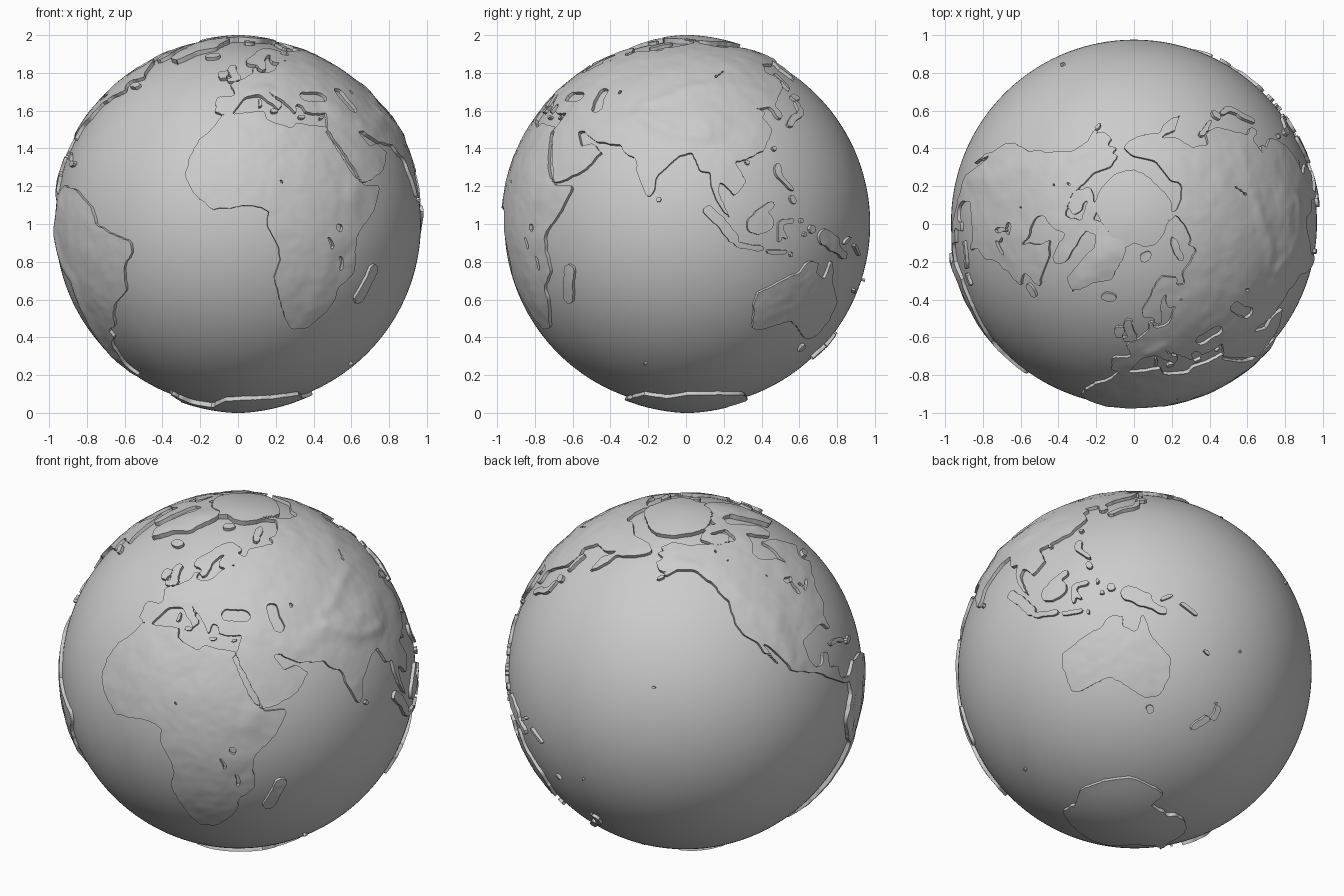
import bpy, bmesh, math
from mathutils import Vector, noise

CENTRE = Vector((0, 0.007, 1.0))
R = 0.968            # sea level
LAND = 0.018         # height of ordinary land
shapes, seas, ranges = [], [], []


def box(pts, pad=0):
    xs, ys = [p[0] for p in pts], [p[1] for p in pts]
    k = pad / max(0.15, math.cos(math.radians(min(80, max(map(abs, ys))))))
    return min(xs) - k, max(xs) + k, min(ys) - pad, max(ys) + pad


def area(part, *pts):
    """Landmass from a lon/lat outline."""
    shapes.append((part, box(pts), pts, 0))


def strip(part, w, *pts):
    """Island or peninsula: a lon/lat path with half width in degrees."""
    shapes.append((part, box(pts, w), pts, w))


def sea(w, *pts):
    seas.append(("sea", box(pts, w), pts, w))


def mountains(h, w, *pts):
    ranges.append((h, w, box(pts, 2.5 * w), pts))


def path_dist(x, y, pts):
    k, best = math.cos(math.radians(y)), 1e9
    for a, b in zip(pts, pts[1:] if len(pts) > 1 else pts):
        ax, ay, bx, by = (a[0] - x) * k, a[1] - y, (b[0] - x) * k, b[1] - y
        dx, dy = bx - ax, by - ay
        t = max(0, min(1, -(ax * dx + ay * dy) / (dx * dx + dy * dy + 1e-9)))
        best = min(best, math.hypot(ax + t * dx, ay + t * dy))
    return best


def in_poly(x, y, pts):
    inside, a = False, pts[-1]
    for b in pts:
        if (a[1] > y) != (b[1] > y) and x < (b[0] - a[0]) * (y - a[1]) / (b[1] - a[1]) + a[0]:
            inside = not inside
        a = b
    return inside


def find(x, y, group):
    for part, (x0, x1, y0, y1), pts, w in group:
        if y0 <= y <= y1:
            for lon in (x, x + 360):
                if x0 <= lon <= x1 and (path_dist(lon, y, pts) < w if w else in_poly(lon, y, pts)):
                    return part
    return None


def lonlat(v):
    return math.degrees(math.atan2(v.x, -v.y)), math.degrees(math.asin(max(-1, min(1, v.z / v.length))))


# continents
area("africa", (-6, 35.8), (10, 37.3), (11, 34), (20, 31), (22, 32.8), (34.3, 31.3), (32.7, 29.5), (35.5, 24),
     (37.3, 20), (39.5, 15.5), (43, 12), (51, 11.8), (47, 4), (40, -3), (39.5, -8), (40.7, -15), (35, -20), (35, -24),
     (32.5, -28), (27, -34), (20, -34.8), (18, -32), (15, -26), (11.8, -17), (13.5, -11), (12, -5), (9, -1),
     (9.5, 4), (4.5, 6), (-2, 5), (-8, 4.5), (-13, 8.5), (-17, 14.5), (-16.5, 21), (-13, 27.5), (-9.5, 30.5))
area("europe", (-9, 37), (-9, 43), (-1.5, 43.5), (-1.5, 46), (-4.5, 48.3), (2, 51), (8, 54), (8, 57), (10.5, 57.5),
     (11, 54.2), (18, 54.7), (21, 56), (24, 59), (30, 60), (22, 60), (21.5, 63), (25, 65.5), (21, 64.5), (17, 61),
     (16.5, 56.5), (13, 55.5), (11, 59), (5.5, 59), (5, 62), (13, 66.5), (20, 70), (28, 71), (40, 67.5), (33, 66.5),
     (40, 64.5), (44, 68), (60, 68.5), (60, 40), (50, 37), (36, 36.5), (30, 36.5), (27, 37), (26.5, 40), (23, 40.5),
     (24, 38), (22.5, 36.5), (19.5, 41), (13, 45.5), (18.3, 40), (16, 38), (12, 42), (9, 44.2), (3, 43), (-0.2, 39),
     (-2, 36.8), (-5.5, 36))
area("asia", (58, 68.7), (68, 68.5), (67, 72), (73, 71), (80, 73), (104, 77.5), (113, 74), (130, 71), (140, 72.5),
     (160, 69.8), (180, 69), (190, 66), (178, 62.5), (164, 60), (163, 56), (157, 51), (156, 57), (163, 61.5),
     (155, 59.3), (142, 59.3), (136, 54.5), (141, 52), (140, 48), (132, 43.2), (128, 39.5), (129.3, 35.3),
     (126.5, 34.5), (125, 39), (118, 38.5), (122, 37), (119.5, 35), (122, 30.5), (117, 23.5), (110, 20.5),
     (106, 19.5), (109, 13), (105, 8.7), (100.5, 13.5), (99.5, 10), (103.5, 1.5), (100.5, 5), (98, 10), (97, 16.7),
     (94.3, 16), (91.5, 22.7), (87, 21.3), (80.2, 15), (79.8, 10.3), (77.5, 8), (74, 15), (72.7, 21), (69, 22),
     (66.5, 25), (57, 26.3), (50, 30), (48, 29.5), (51, 24.5), (56, 25.8), (59.8, 22.5), (55, 17), (45, 12.8),
     (43, 13), (39, 21), (35, 28), (34.3, 31.3), (36, 36.5), (50, 38), (58, 41))
area("north_america", (-168, 65.7), (-162, 66.5), (-166, 68.3), (-157, 71.3), (-141, 69.7), (-128, 70),
     (-115, 68.5), (-95, 68), (-94, 72), (-85, 69.8), (-81, 68), (-87, 64), (-94, 61), (-93, 57.5), (-82, 55),
     (-79, 51.5), (-79, 55), (-77, 58), (-78, 62.4), (-70, 61), (-65, 59), (-61, 56), (-56, 52), (-66, 50),
     (-65, 48.5), (-61, 46), (-66, 44), (-70, 43.5), (-70.5, 41.7), (-74, 40.5), (-76, 35.2), (-81, 31.5),
     (-80.2, 26), (-82, 27), (-84, 30), (-90, 29.5), (-97, 28), (-97.5, 22), (-95, 18.3), (-91, 18.6), (-90, 21),
     (-87, 21.3), (-88.5, 16), (-83.3, 15), (-83.5, 10.5), (-79.5, 9.4), (-77.3, 8.5), (-80, 7.3), (-85.7, 10.5),
     (-94, 16.2), (-105.5, 20.2), (-109, 25.8), (-113, 31), (-114.6, 31), (-109.8, 23), (-115, 29), (-117, 32.5),
     (-121, 35), (-124, 40), (-124, 47), (-130, 54), (-139, 59.8), (-150, 60), (-158, 56.5), (-163, 55),
     (-157, 58.7), (-162, 59), (-165, 62), (-161, 64.3))
area("south_america", (-77.5, 9), (-72, 12), (-62, 10.6), (-52, 5), (-50, 0), (-44, -2.5), (-35.3, -5.5), (-35, -9),
     (-39, -13), (-40, -21), (-48, -26), (-53, -33.5), (-58, -34.5), (-57, -38), (-62, -39), (-65.5, -45),
     (-69, -51), (-65.5, -55), (-72, -54), (-75.5, -48), (-73.5, -38), (-71.5, -30), (-70.3, -18.5), (-76, -14),
     (-81, -6), (-80, -2), (-77.5, 3), (-78.5, 8))
area("australia", (114, -22), (122, -18), (129, -15), (132, -11.5), (136.5, -12), (135.5, -15), (140.5, -17.5),
     (142.5, -10.7), (146, -19), (153, -25.5), (153, -31), (150, -37.5), (144, -38.5), (138.5, -35.5),
     (131, -31.5), (124, -33), (118, -35), (115, -34), (113.5, -26))
area("antarctica", (-180, -78), (-158, -78), (-150, -76), (-125, -73.5), (-100, -72), (-75, -72), (-67, -68),
     (-57, -63.3), (-62, -68), (-62, -74.5), (-40, -78), (-25, -75), (-10, -71), (30, -69.5), (55, -66.5), (72, -69),
     (90, -66.5), (135, -66), (150, -68.5), (170, -71.5), (164, -77), (180, -78), (180, -90.1), (-180, -90.1))
area("greenland", (-73, 78.5), (-60, 82), (-33, 83.6), (-15, 81), (-20, 75), (-22, 70.5), (-33, 68), (-42, 60.5),
     (-50, 62), (-54, 69), (-58, 75.5))
area("arctic_ice", (-180, 73.5), (-158, 74), (-125, 76), (-90, 80), (-60, 82), (-20, 82), (0, 84), (45, 80.5),
     (90, 80), (117, 77), (149, 76.5), (180, 73.5), (180, 90.1), (-180, 90.1))

# islands
for w, *pts in (
        (2.4, (-65, 64), (-72, 68), (-85, 72.5)), (2.2, (-115, 71), (-105, 71)), (1.5, (-123, 72.5), (-120, 74)),
        (2.2, (-85, 77), (-75, 82)), (1.8, (-110, 76), (-90, 75.5)), (1.1, (-58.5, 48.5), (-54, 48.3)),
        (0.7, (-83.5, 22.5), (-79, 22.3), (-75, 20.4)), (0.9, (-72.5, 18.9), (-69.5, 18.9))):
    strip("american_islands", w, *pts)
for w, *pts in ((1.3, (-3.5, 57.5), (-2, 53.5), (-0.5, 52)), (0.8, (-4, 50.7), (0, 51.2)),
                (1.5, (-8, 53), (-7.5, 54)), (1.5, (-21, 64.8), (-17, 65)), (0.6, (9, 39.5), (9.2, 42)),
                (0.7, (13, 37.7), (15, 37.6)), (0.5, (24, 35.2), (26, 35.2)), (0.5, (32.7, 35), (34, 35.2)),
                (1.4, (16, 78.5), (22, 79)), (1.0, (53, 71.5), (57, 74), (66, 76.5)), (1.2, (95, 80), (102, 78.5))):
    strip("european_islands", w, *pts)
strip("madagascar", 1.9, (45.5, -23.5), (47, -19.5), (49, -14.5))
for w, *pts in ((1.0, (131, 32.5), (134, 34.7), (138, 35.8), (140.5, 37.5), (141, 40.5)), (1.2, (142, 43.2), (143.5, 43)),
                (0.7, (143, 47), (142.7, 53.5)), (0.8, (121, 24)), (0.9, (110, 19.2)), (0.9, (80.8, 7.5)),
                (1.2, (121, 18), (121, 15.5)), (0.7, (122, 14), (125, 11)), (1.3, (125, 7.5))):
    strip("asian_islands", w, *pts)
for w, *pts in ((1.6, (96.5, 4.2), (101, 0), (104.5, -4.5)), (0.9, (106, -6.6), (113.5, -7.7)),
                (0.6, (116, -8.5), (123, -8.6)), (0.8, (124.5, -9.5)), (3.2, (112, 0), (114.5, 0.5)),
                (1.3, (110.5, 1), (114, 4), (117, 5.8)), (0.8, (120, -5), (120.3, 0.5), (124.5, 1)),
                (0.7, (121, -2), (122.3, -4.5)), (0.8, (128, 1)), (0.8, (129.5, -3.2)), (1.4, (132.5, -1.5)),
                (2.5, (138, -4), (143, -6.2)), (1.2, (144, -7.5), (149.5, -10)), (0.6, (149, -5.8), (152, -4.3))):
    strip("indonesian_islands", w, *pts)
for w, *pts in ((1.4, (146.5, -42)), (1.1, (168, -45.5), (172.5, -42)), (1.0, (175.5, -40.8), (176, -38)),
                (0.5, (174, -35.8), (175.5, -37.5)), (0.5, (155, -6.5), (160.5, -9.7)), (0.5, (164.5, -20.7), (166.5, -22)),
                (0.8, (178.3, -17.6)), (0.8, (-155.6, 19.7)), (0.7, (-59, -51.7)), (0.7, (69.5, -49.3))):
    strip("ocean_islands", w, *pts)

# inland seas and lakes
sea(1.9, (30, 43.3), (37.5, 43.1))
sea(1.8, (50.5, 45), (50.5, 42), (51.7, 38.5))
sea(2.0, (-87, 60), (-84, 58.5))
for w, *pts in ((0.9, (-89, 47.7), (-85.5, 47.5)), (0.8, (-87, 42.2), (-87, 45.5)), (0.9, (-82.3, 44.3)),
                (0.6, (-82, 42), (-76.5, 43.6)), (0.8, (59.5, 45)), (1.2, (33, -1.2)), (0.5, (29.5, -4), (31, -8)),
                (0.5, (34.3, -10), (35, -14)), (0.7, (14, 13.2)), (0.5, (104, 51.7), (109.5, 55)), (0.7, (31.5, 61)),
                (0.6, (-115, 61.7)), (0.7, (-121, 66)), (0.6, (-97.8, 52))):
    sea(w, *pts)

# mountain ranges and plateaus
mountains(.010, 2, (72, 36), (78, 32), (86, 28.5), (97, 28))
mountains(.010, 5, (80, 34.5), (97, 33.5))
mountains(.006, 2, (72, 40), (80, 42), (90, 47), (103, 49))
mountains(.005, 5, (115, 58), (140, 65))
mountains(.010, 2.2, (-74, 6), (-79, -3), (-75, -12), (-68, -18), (-69.5, -32), (-72, -45))
mountains(.007, 5, (-107, 38), (-114, 47), (-125, 56))
mountains(.006, 3, (-104, 22), (-107, 34))
mountains(.008, 2, (-150, 63), (-138, 61))
mountains(.012, 6, (-44, 65), (-40, 78))
mountains(.006, 3, (38, 7), (39, 12))
mountains(.004, 5, (30, -5), (28, -27))
mountains(.006, 3, (40, 39), (48, 34), (56, 30), (67, 34))
mountains(.006, 1.5, (7, 45.5), (14, 47))


def elevation(v, part):
    lon, lat = lonlat(v)
    if part in ("antarctica", "arctic_ice"):
        return 0.02 + 0.012 * max(0, min(1, (abs(lat) - 68) / 20))
    h = LAND + 0.003 * noise.fractal(v * 9, 0.8, 2.0, 4)
    for top, w, (x0, x1, y0, y1), pts in ranges:
        if x0 < lon < x1 and y0 < lat < y1:
            h += top * math.exp(-(path_dist(lon, lat, pts) / w) ** 2)
    return max(h, 0.012)


def finish(bm, name, angle):
    me = bpy.data.meshes.new(name)
    bm.to_mesh(me)
    ob = bpy.data.objects.new(name, me)
    bpy.context.collection.objects.link(ob)
    ob.location = CENTRE
    bpy.ops.object.select_all(action='DESELECT')
    ob.select_set(True)
    bpy.context.view_layer.objects.active = ob
    bpy.ops.object.shade_smooth_by_angle(angle=math.radians(angle))


# ocean ball, reused as the grid from which land is cut
globe = bmesh.new()
bmesh.ops.create_icosphere(globe, subdivisions=7, radius=R)
finish(globe, "ocean", 60)

owner = {}
for f in globe.faces:
    x, y = lonlat(f.calc_center_median())
    if not find(x, y, seas):
        part = find(x, y, shapes)
        if part:
            owner[f] = part

# ease the zigzag of the coastline
pull = {}
for e in globe.edges:
    if sum(f in owner for f in e.link_faces) == 1:
        a, b = e.verts
        pull.setdefault(a, []).append(b.co.copy())
        pull.setdefault(b, []).append(a.co.copy())
for v, near in pull.items():
    v.co = (v.co * 0.5 + sum(near, Vector()) / len(near) * 0.5).normalized() * R

# raised land with coastal walls down to just below the sea
for part in dict.fromkeys(s[0] for s in shapes):
    bm, made = bmesh.new(), {}
    for f, p in owner.items():
        if p == part:
            for v in f.verts:
                if v not in made:
                    d = v.co.normalized()
                    made[v] = bm.verts.new(d * (R + elevation(d, part)))
            bm.faces.new([made[v] for v in f.verts])
    rim = [e for e in bm.edges if e.is_boundary]
    wall = bmesh.ops.extrude_edge_only(bm, edges=rim)["geom"]
    for v in wall:
        if isinstance(v, bmesh.types.BMVert):
            v.co = v.co.normalized() * (R - 0.006)
    bmesh.ops.recalc_face_normals(bm, faces=bm.faces)
    finish(bm, part, 35)
    bm.free()
globe.free()
